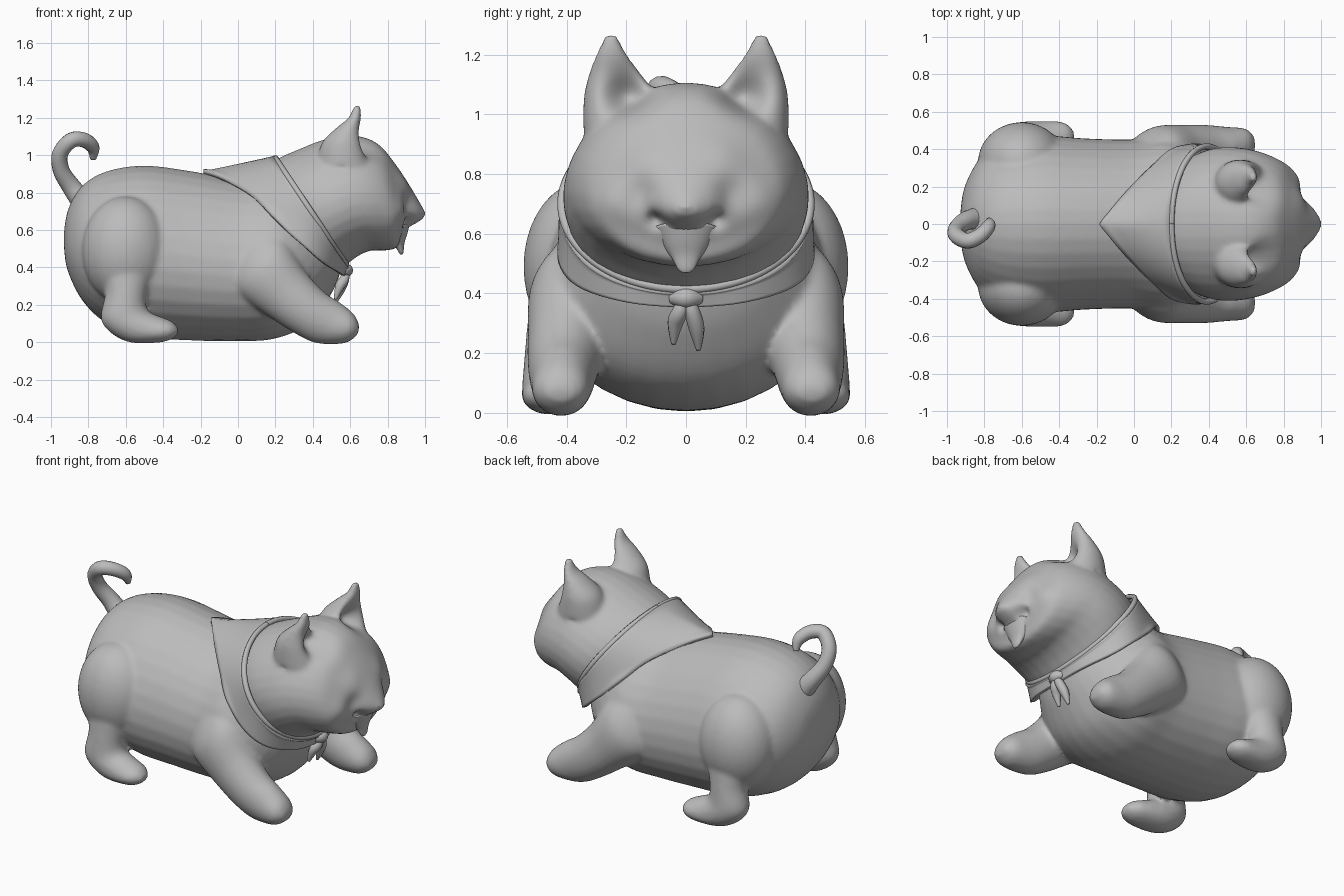
import bpy, bmesh, math
from mathutils import Vector

if "Cube" in bpy.data.objects:
    bpy.data.objects.remove(bpy.data.objects["Cube"])

grey = bpy.data.materials.new("plain grey")
grey.diffuse_color = (0.5, 0.5, 0.5, 1)
grey.use_nodes = True
grey.node_tree.nodes["Principled BSDF"].inputs["Base Color"].default_value = grey.diffuse_color


def spline(rows, n):
    """Smooth interpolation through rows of numbers, n steps per gap."""
    rows = [Vector(r) for r in rows]
    out = []
    for i in range(len(rows) - 1):
        a, b, c, d = (rows[max(0, min(j, len(rows) - 1))] for j in range(i - 1, i + 3))
        for s in range(n):
            t = s / n
            out.append(0.5 * (2 * b + (c - a) * t + (2 * a - 5 * b + 4 * c - d) * t * t
                              + (3 * b - a - 3 * c + d) * t ** 3))
    return out + [rows[-1]]


def loft(bm, rows, side=1, pear=0.0, seg=32):
    """Rows: top x, top z, bottom x, bottom z, half width, centre y."""
    rings = []
    for tx, tz, bx, bz, hw, yc in spline(rows, 5):
        ring = []
        for k in range(seg):
            a = 2 * math.pi * k / seg
            c, s = math.cos(a), math.sin(a)
            ring.append(bm.verts.new(((tx + bx) / 2 + (tx - bx) / 2 * c,
                                      side * (yc + hw * s * (1 - pear * c)),
                                      (tz + bz) / 2 + (tz - bz) / 2 * c)))
        rings.append(ring)
    for r, q in zip(rings, rings[1:]):
        for k in range(seg):
            bm.faces.new((r[k], r[k - 1], q[k - 1], q[k]))
    bm.faces.new(rings[0])
    bm.faces.new(rings[-1][::-1])


def finish(bm, name):
    bmesh.ops.recalc_face_normals(bm, faces=bm.faces)
    for f in bm.faces:
        f.smooth = True
    me = bpy.data.meshes.new(name)
    bm.to_mesh(me)
    bm.free()
    me.materials.append(grey)
    ob = bpy.data.objects.new(name, me)
    bpy.context.collection.objects.link(ob)
    return ob


def tube(name, pts, seg=14):
    """Round tube through x, y, z, radius points."""
    bm = bmesh.new()
    path = spline(pts, 6)
    rings = []
    side = Vector((0, 1, 0))
    for i, p in enumerate(path):
        d = (path[min(i + 1, len(path) - 1)] - path[max(i - 1, 0)]).xyz.normalized()
        side = (side - d * side.dot(d)).normalized()
        up = d.cross(side)
        rings.append([bm.verts.new(p.xyz + p.w * (side * math.cos(2 * math.pi * k / seg)
                                                  + up * math.sin(2 * math.pi * k / seg)))
                      for k in range(seg)])
    for r, q in zip(rings, rings[1:]):
        for k in range(seg):
            bm.faces.new((r[k], r[k - 1], q[k - 1], q[k]))
    bm.faces.new(rings[0])
    bm.faces.new(rings[-1])
    return finish(bm, name)


# Torso
bm = bmesh.new()
loft(bm, [(-.93, .60, -.93, .5, .04, 0), (-.905, .72, -.91, .38, .19, 0),
          (-.83, .84, -.83, .22, .34, 0), (-.7, .915, -.7, .1, .43, 0),
          (-.5, .945, -.5, .03, .47, 0), (-.25, .915, -.25, .01, .455, 0),
          (0, .87, 0, .005, .45, 0), (.14, .87, .2, .02, .47, 0),
          (.2, .9, .38, .1, .42, 0), (.25, .88, .5, .26, .34, 0),
          (.32, .85, .55, .38, .28, 0)], pear=.12)
# Head with snout
loft(bm, [(.1, .9, .42, .38, .33, 0), (.2, .975, .55, .40, .39, 0),
          (.32, 1.03, .64, .46, .41, 0), (.48, 1.09, .71, .49, .40, 0),
          (.63, 1.105, .78, .49, .37, 0), (.75, 1.06, .85, .505, .32, 0),
          (.84, .955, .87, .56, .25, 0), (.91, .85, .90, .605, .17, 0),
          (.965, .76, .95, .635, .09, 0), (1.005, .69, .99, .66, .03, 0)], pear=.1)
for s in (1, -1):
    # Ears
    loft(bm, [(.72, .93, .42, .96, .13, .215), (.69, 1.05, .45, 1.07, .12, .222),
              (.66, 1.14, .53, 1.15, .082, .24), (.66, 1.21, .59, 1.2, .05, .25),
              (.655, 1.27, .62, 1.265, .02, .25)], s)
    # Front legs and paws
    loft(bm, [(.1, .62, -.08, .33, .09, .34), (.25, .55, .0, .25, .145, .375),
              (.36, .38, .16, .14, .135, .395), (.46, .27, .3, .05, .12, .41),
              (.55, .21, .42, -.005, .105, .415), (.62, .15, .57, -.005, .09, .42),
              (.65, .09, .64, .04, .045, .42)], s)
    # Hind feet
    loft(bm, [(-.44, .42, -.74, .40, .12, .40), (-.49, .25, -.71, .27, .10, .435),
              (-.48, .17, -.73, .11, .10, .445), (-.42, .14, -.6, .005, .10, .45),
              (-.35, .11, -.41, .0, .085, .46), (-.315, .07, -.33, .03, .035, .465)], s)
    # Thighs
    ball = bmesh.ops.create_uvsphere(bm, u_segments=32, v_segments=20, radius=1)["verts"]
    for v in ball:
        v.co = (-.6 + v.co.x * .235, s * (.33 + v.co.y * .215), .49 + v.co.z * .29)

# Fuse the parts into one soft skin
raw = finish(bm, "raw_parts")
m = raw.modifiers.new("fuse", 'REMESH')
m.mode, m.voxel_size = 'VOXEL', .013
m = raw.modifiers.new("soften", 'SMOOTH')
m.factor, m.iterations = .5, 9
skin = bpy.data.meshes.new_from_object(raw.evaluated_get(bpy.context.evaluated_depsgraph_get()))
bpy.data.objects.remove(raw)
dog = bpy.data.objects.new("dog_body", skin)
bpy.context.collection.objects.link(dog)
skin.materials.clear()
skin.materials.append(grey)

# Sculpted hollows and bulges: centre, radius, push
for centre, radius, push in [
        ((.70, .19, 1.07), .075, (-.10, 0, -.01)),   # ear hollow
        ((.88, .13, .725), .055, (-.04, -.01, 0)),   # closed eye fold
        ((.82, .22, .70), .07, (.02, .02, 0)),       # cheek
        ((.86, .12, .84), .07, (.012, 0, .0)),       # brow
        ((.92, .10, .64), .035, (-.04, 0, .01))]:    # mouth corner
    for s in (1, -1):
        c, p = Vector((centre[0], s * centre[1], centre[2])), Vector((push[0], s * push[1], push[2]))
        for v in skin.vertices:
            d2 = (v.co - c).length_squared / radius ** 2
            if d2 < 8:
                v.co += p * math.exp(-d2)
for f in skin.polygons:
    f.use_smooth = True

# Tongue and lower lip
bm = bmesh.new()
loft(bm, [(.92, .64, .78, .59, .11, 0), (.905, .58, .81, .53, .075, 0),
          (.89, .53, .84, .51, .048, 0), (.885, .485, .86, .48, .028, 0),
          (.88, .47, .868, .468, .012, 0)])
finish(bm, "tongue")

# Curled tail
tube("tail", [(-.82, .03, .74, .065), (-.89, .02, .83, .052), (-.945, -.02, .92, .045),
              (-.95, -.06, 1.01, .043), (-.89, -.09, 1.08, .042), (-.82, -.06, 1.08, .04),
              (-.775, -.01, 1.04, .035), (-.775, .02, .98, .016)])

# Neckerchief: cloth between the neck ring and a pointed hem
hem = spline([(-.2, 0, .9), (-.06, .15, .855), (.08, .29, .77), (.2, .38, .64), (.34, .42, .52),
              (.45, .36, .425), (.54, .19, .37), (.56, 0, .355)], 6)
n = len(hem)
neck = [Vector((.39 - .19 * math.cos(a), .415 * math.sin(a), .70 + .285 * math.cos(a)))
        for a in (math.pi * i / (n - 1) for i in range(n))]


def around(half):
    """Mirror a half outline into a closed loop."""
    return half + [Vector((p.x, -p.y, p.z)) for p in half[-2:0:-1]]


bm = bmesh.new()
rows = [[bm.verts.new(a.lerp(b, k / 8)) for a, b in zip(around(neck), around(hem))] for k in range(9)]
for r, q in zip(rows, rows[1:]):
    for i in range(len(r)):
        bm.faces.new((r[i], r[i - 1], q[i - 1], q[i]))
cloth = finish(bm, "neckerchief")
m = cloth.modifiers.new("fit", 'SHRINKWRAP')
m.target, m.wrap_mode, m.offset = dog, 'OUTSIDE', .012
m = cloth.modifiers.new("ease", 'SMOOTH')
m.factor, m.iterations = .5, 2
m = cloth.modifiers.new("thickness", 'SOLIDIFY')
m.thickness, m.offset = .024, 0

# Rolled neck edge, knot and hanging ends
tube("neckerchief_roll", [(*p, .016) for p in around(neck)[::3] + neck[:1]], 8)
tube("knot", [(.565, -.05, .385, .02), (.58, 0, .385, .035), (.565, .05, .385, .02)])
for s, drop in ((1, 0), (-1, .02)):
    tube("knot_end", [(.575, 0, .39, .018), (.57, s * .02, .34, .026),
                      (.545, s * .036, .28 + drop, .026), (.52, s * .042, .21 + drop, .008)], 10)
